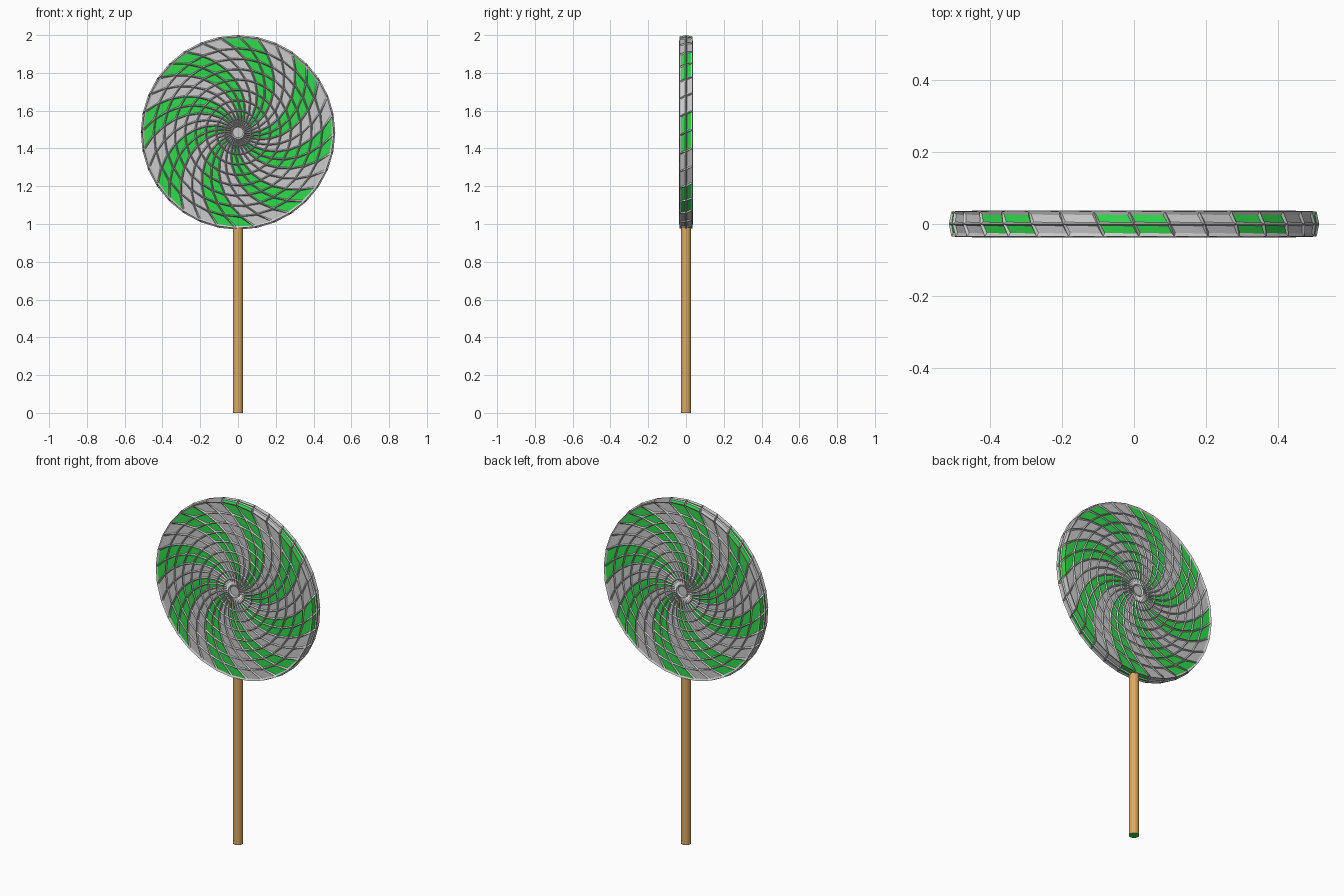
import bpy, bmesh
from math import sin, cos, radians

if "Cube" in bpy.data.objects:
    bpy.data.objects.remove(bpy.data.objects["Cube"])


def material(name, rgb):
    m = bpy.data.materials.new(name)
    m.diffuse_color = (*rgb, 1)
    m.use_nodes = True
    m.node_tree.nodes["Principled BSDF"].inputs["Base Color"].default_value = m.diffuse_color
    return m


GREY = material("grey", (0.6, 0.6, 0.6))
GREEN = material("green", (0.03, 0.7, 0.07))
WOOD = material("wood", (0.72, 0.4, 0.12))

SEG, CZ = 32, 1.485
R, HALF = 0.508, 0.030

# Half profile from the hub outwards: radius, depth, twist in degrees
radii = [0.035, 0.07, 0.115, 0.17, 0.225, 0.28, 0.335, 0.39, 0.445, 0.498]
half = [(r, HALF, 1 + 66 * (1 - r / R)) for r in radii]
half[-1] = (0.503, HALF, 1.5)
# Front face, rim middle, then back face with the twist carried on
profile = [(r, -d, t) for r, d, t in half] + [(R, 0, 0)]
profile += [(r, d, -t) for r, d, t in reversed(half)]


def swirl_disc(name, coloured):
    bm = bmesh.new()
    rings = []
    for r, y, t in profile:
        ring = []
        for j in range(SEG):
            a = radians(360 / SEG * j + t)
            ring.append(bm.verts.new((r * sin(a), y, CZ + r * cos(a))))
        rings.append(ring)
    for a, b in zip(rings, rings[1:]):
        for j in range(SEG):
            k = (j + 1) % SEG
            f = bm.faces.new((a[j], a[k], b[k], b[j]))
            # Eight green arms, two cells wide
            f.material_index = int(coloured and j % 4 in (3, 0))
    bm.faces.new(rings[0])
    bm.faces.new(rings[-1])
    bmesh.ops.recalc_face_normals(bm, faces=bm.faces)
    me = bpy.data.meshes.new(name)
    bm.to_mesh(me)
    bm.free()
    if coloured:
        me.materials.append(GREY)
        me.materials.append(GREEN)
    ob = bpy.data.objects.new(name, me)
    bpy.context.collection.objects.link(ob)
    return ob


# Candy disc and the raised lattice over it
swirl_disc("candy_disc", True)
lattice = swirl_disc("candy_lattice", False)
wire = lattice.modifiers.new("wire", 'WIREFRAME')
wire.thickness = 0.014
wire.offset = 0
wire.use_even_offset = False
wire.use_replace = True

# Wooden stick with a green bottom cap
TOP = 1.0
bpy.ops.mesh.primitive_cylinder_add(vertices=32, radius=0.027, depth=TOP,
                                    location=(0, 0, TOP / 2))
stick = bpy.context.object
stick.name = "stick"
stick.data.materials.append(WOOD)
stick.data.materials.append(GREEN)
for p in stick.data.polygons:
    if p.normal.z < -0.9:
        p.material_index = 1
bpy.ops.object.shade_smooth_by_angle()
